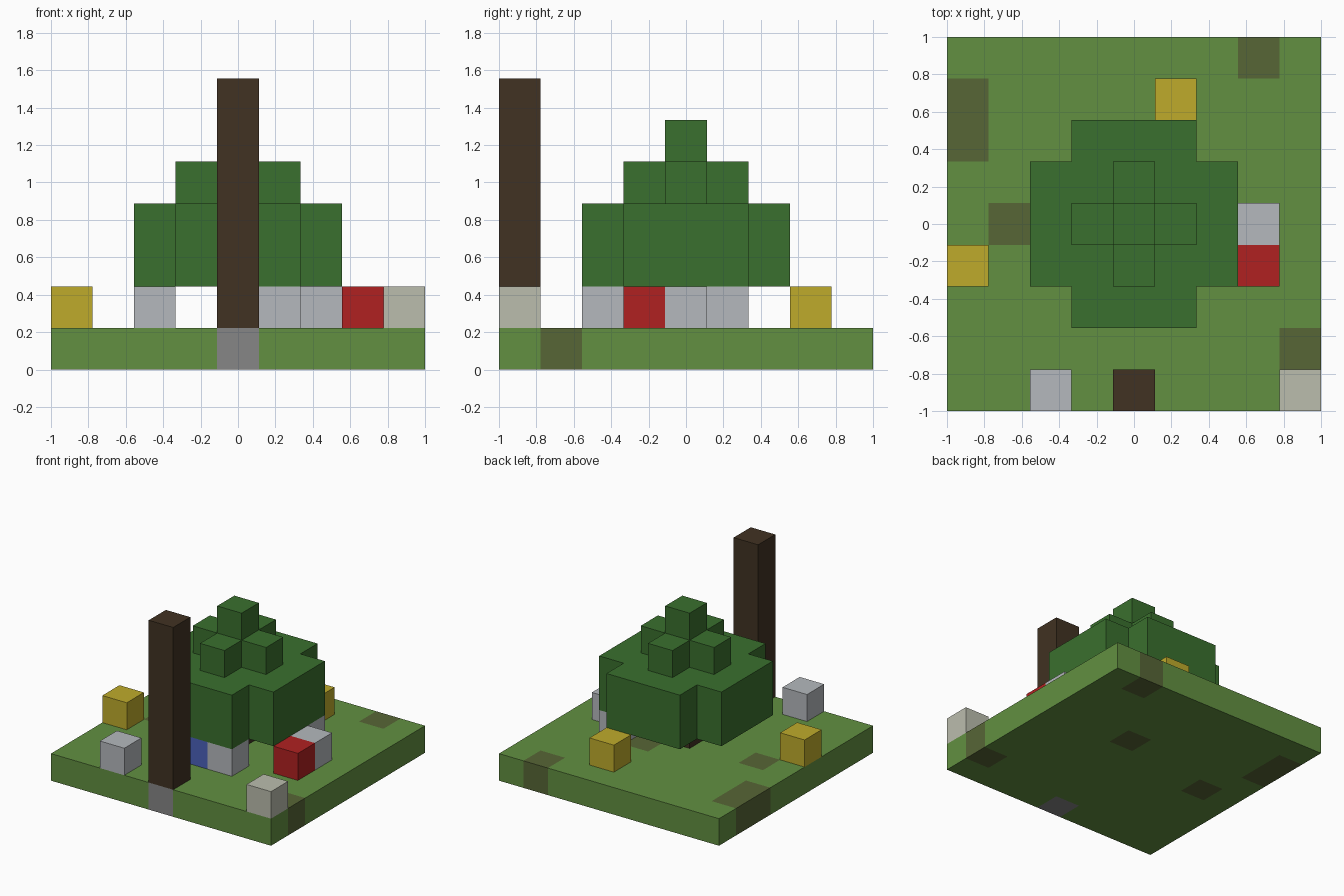
import bpy, bmesh
from mathutils import Vector

if "Cube" in bpy.data.objects:
    bpy.data.objects.remove(bpy.data.objects["Cube"], do_unlink=True)

CELL = 2 / 9  # the model sits on a nine by nine block grid


def material(name, hex_code):
    def linear(c):
        return c / 12.92 if c <= 0.04045 else ((c + 0.055) / 1.055) ** 2.4
    rgb = bytes.fromhex(hex_code)
    colour = [linear(v / 255) for v in rgb] + [1]
    mat = bpy.data.materials.new(name)
    mat.use_nodes = True
    mat.diffuse_color = colour
    mat.node_tree.nodes["Principled BSDF"].inputs["Base Color"].default_value = colour
    return mat


grass = material("grass green", "629041")
dirt = material("dirt brown", "576636")
stone = material("stone grey", "868686")
bark = material("bark brown", "413222")
leaf = material("leaf green", "3a702e")
gold = material("gold yellow", "bfab2b")
silver = material("silver grey", "b5b9bd")
cream = material("pale cream", "bbbdae")
red = material("bright red", "b02121")
blue = material("bright blue", "4b62bb")


def blocks(name, cells, mats, pick=lambda cell: 0):
    """Join grid cells into one shell, leaving out the faces between them."""
    cells = set(cells)
    bm = bmesh.new()
    for cell in sorted(cells):
        centre = Vector(cell) + Vector((0, 0, 0.5))
        for axis in range(3):
            for sign in (-1, 1):
                normal = Vector((0, 0, 0))
                normal[axis] = sign
                if tuple(int(c + n) for c, n in zip(cell, normal)) in cells:
                    continue
                u = Vector((0, 0, 0))
                u[(axis + 1) % 3] = 0.5
                v = normal.cross(u)
                mid = centre + normal / 2
                ring = (mid - u - v, mid + u - v, mid + u + v, mid - u + v)
                face = bm.faces.new([bm.verts.new(p * CELL) for p in ring])
                face.material_index = pick(cell)
    bmesh.ops.remove_doubles(bm, verts=bm.verts, dist=0.001)
    # Merge flat neighbours of one colour into large faces
    bmesh.ops.dissolve_limit(bm, angle_limit=0.01, verts=bm.verts,
                             edges=bm.edges, delimit={'MATERIAL'})
    mesh = bpy.data.meshes.new(name)
    bm.to_mesh(mesh)
    bm.free()
    for mat in mats:
        mesh.materials.append(mat)
    obj = bpy.data.objects.new(name, mesh)
    bpy.context.collection.objects.link(obj)
    return obj


# Ground slab with dirt patches and a stone footing under the post
dirt_cells = {(3, 4), (-4, 3), (-4, 2), (-3, 0), (1, 1), (4, -3)}
footing = (0, -4)
span = range(-4, 5)
blocks("ground", [(x, y, 0) for x in span for y in span], [grass, dirt, stone],
       lambda c: 1 if c[:2] in dirt_cells else 2 if c[:2] == footing else 0)

# Tall post and short tree trunk
blocks("tall_post", [(0, -4, z) for z in range(1, 7)], [bark])
blocks("tree_trunk", [(0, 0, 1)], [bark])

# Tree crown: wide layers without corners, then a cross, then the tip
wide = range(-2, 3)
crown = [(x, y, z) for x in wide for y in wide for z in (2, 3)
         if abs(x) + abs(y) < 4]
crown += [(x, y, 4) for x in wide for y in wide if abs(x) + abs(y) < 2]
crown.append((0, 0, 5))
blocks("tree_crown", crown, [leaf])

# Small boxes scattered on the ground
boxes = {
    "gold_box": (gold, [(-4, -1), (1, 3)]),
    "silver_box": (silver, [(-2, -4), (1, -2), (2, 1), (3, 0)]),
    "red_box": (red, [(3, -1)]),
    "cream_box": (cream, [(4, -4)]),
    "blue_box": (blue, [(0, -2)]),
}
for name, (mat, places) in boxes.items():
    for i, (x, y) in enumerate(places, 1):
        blocks(f"{name}_{i}", [(x, y, 1)], [mat])
